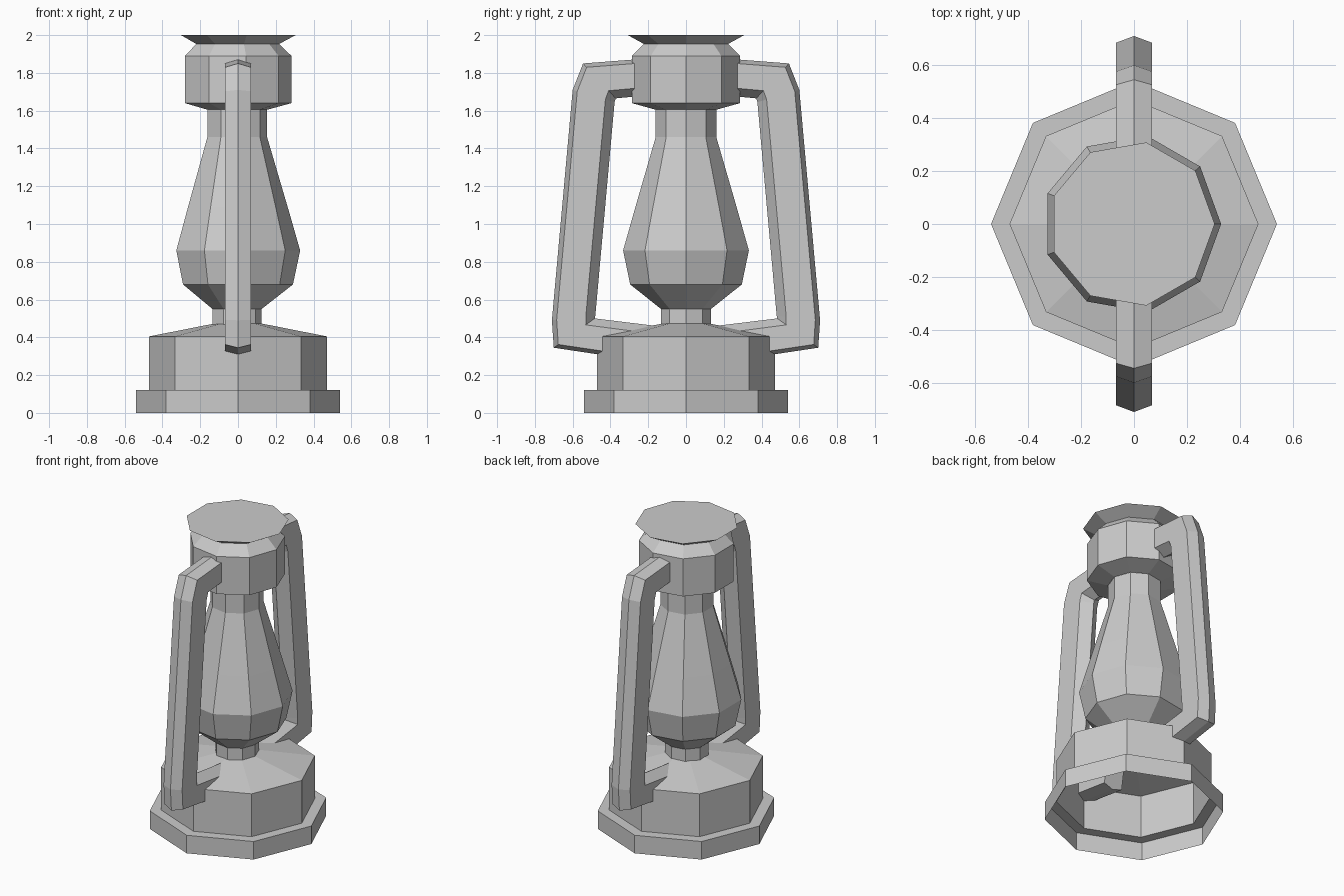
import bpy, bmesh
from math import cos, sin, tau

if "Cube" in bpy.data.objects:
    bpy.data.objects.remove(bpy.data.objects["Cube"])


def finish(name, bm):
    bmesh.ops.recalc_face_normals(bm, faces=bm.faces)
    me = bpy.data.meshes.new(name)
    bm.to_mesh(me)
    bm.free()
    ob = bpy.data.objects.new(name, me)
    bpy.context.collection.objects.link(ob)
    return ob


def skin(bm, rings):
    """Join neighbouring closed rings of points with quads."""
    rings = [[bm.verts.new(p) for p in r] for r in rings]
    for a, b in zip(rings, rings[1:]):
        n = len(a)
        for i in range(n):
            j = (i + 1) % n
            bm.faces.new((a[i], a[j], b[j], b[i]))
    return rings


def lathe(name, profile, sides, cx=0.0, cap_top=False):
    bm = bmesh.new()
    rings = skin(bm, [[(cx + r * cos(tau * i / sides), r * sin(tau * i / sides), z)
                       for i in range(sides)] for r, z in profile])
    if cap_top:
        bm.faces.new(rings[-1])
    return finish(name, bm)


# Stepped octagonal base, hollow and open underneath
lathe("base", [(0.54, 0), (0.54, 0.12), (0.47, 0.12), (0.47, 0.405), (0.125, 0.473)], 8)

# Nine-sided burner neck and glass chimney
lathe("glass_chimney", [(0.134, 0.45), (0.134, 0.55), (0.30, 0.68), (0.338, 0.86),
                        (0.272, 1.09), (0.163, 1.46), (0.163, 1.605)], 9, -0.009)

# Nine-sided hood with flared lid
lathe("hood", [(0.163, 1.605), (0.291, 1.64), (0.291, 1.89), (0.226, 1.953),
               (0.313, 2.0)], 9, -0.008, cap_top=True)

# Side tubes: sections given by outer ridge and inner ridge (y, z)
SECTIONS = [((0.22, 1.875), (0.22, 1.68)),
            ((0.545, 1.85), (0.372, 1.665)),
            ((0.60, 1.71), (0.378, 1.645)),
            ((0.71, 0.49), (0.48, 0.515)),
            ((0.70, 0.345), (0.483, 0.50)),
            ((0.20, 0.27), (0.17, 0.462))]
# Elongated hexagon: x offset, fraction from outer to inner ridge
HEXAGON = [(0, 0), (0.068, 0.11), (0.068, 0.78), (0, 1), (-0.068, 0.78), (-0.068, 0.11)]

for name, s in (("front_tube", -1), ("back_tube", 1)):
    bm = bmesh.new()
    rings = skin(bm, [[(x, s * (o[0] + t * (i[0] - o[0])), o[1] + t * (i[1] - o[1]))
                       for x, t in HEXAGON] for o, i in SECTIONS])
    bm.faces.new(rings[0])
    bm.faces.new(rings[-1])
    finish(name, bm)
